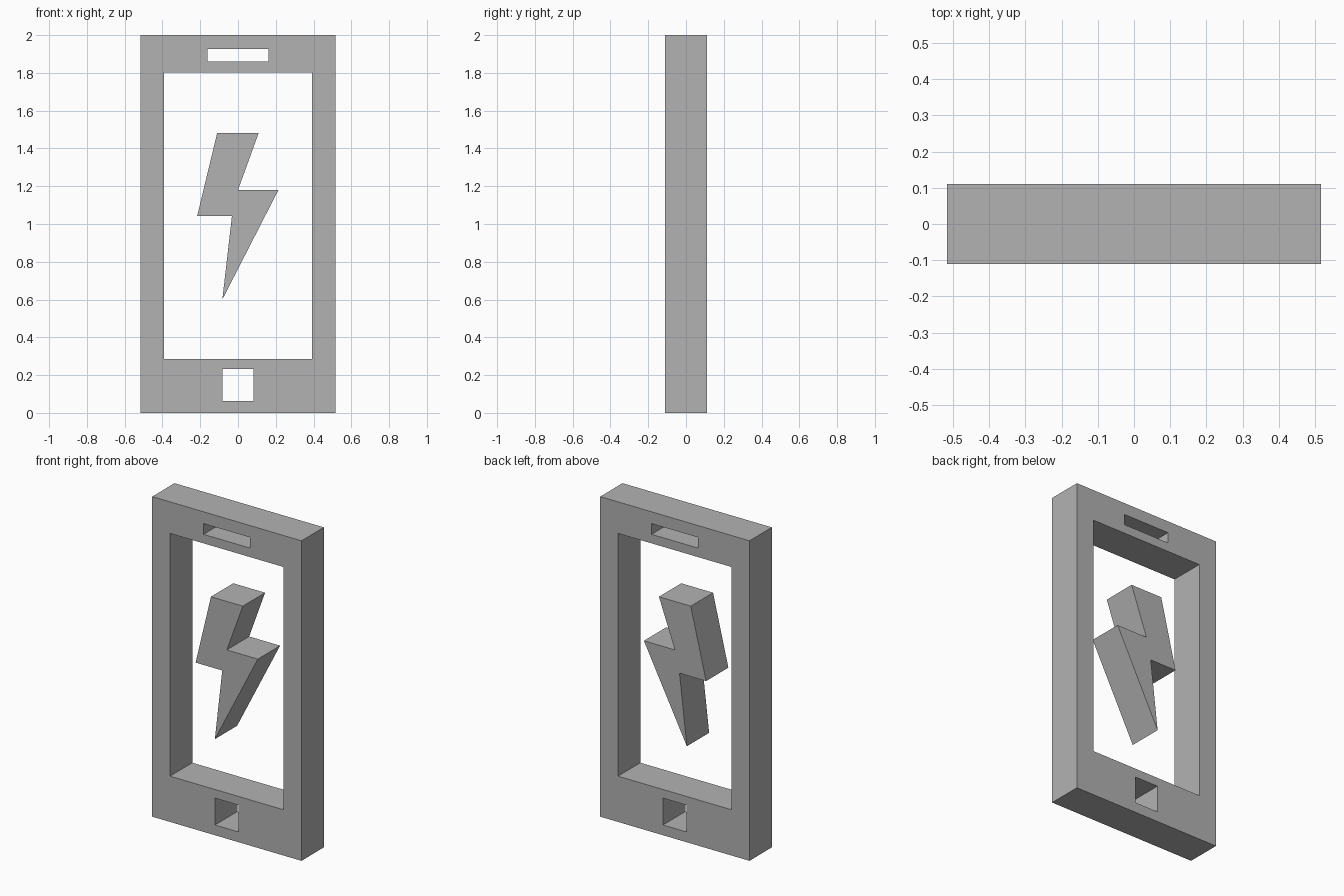
import bpy
import bmesh
from math import radians
from mathutils import Matrix

HALF_DEPTH = 0.11

cube = bpy.data.objects.get("Cube")
if cube:
    bpy.data.objects.remove(cube, do_unlink=True)

# One plain grey for everything
grey = bpy.data.materials.new("plain_grey")
grey.use_nodes = True
colour = (0.448, 0.448, 0.448, 1)
grey.diffuse_color = colour
grey.node_tree.nodes["Principled BSDF"].inputs["Base Color"].default_value = colour


def rect(half_width, bottom, top):
    return [(-half_width, bottom), (half_width, bottom),
            (half_width, top), (-half_width, top)]


def extrude_outline(name, outlines):
    """Fill x-z outlines (inner ones become holes) and extrude them along y."""
    curve = bpy.data.curves.new(name + "_outline", "CURVE")
    curve.dimensions = "2D"
    curve.fill_mode = "BOTH"
    curve.extrude = HALF_DEPTH
    for points in outlines:
        spline = curve.splines.new("POLY")
        spline.points.add(len(points) - 1)
        for point, (x, z) in zip(spline.points, points):
            point.co = (x, z, 0, 1)
        spline.use_cyclic_u = True
    helper = bpy.data.objects.new(name + "_outline", curve)
    mesh = bpy.data.meshes.new_from_object(helper)
    bpy.data.objects.remove(helper)
    bpy.data.curves.remove(curve)

    # Weld, stand upright and clean up the flat faces
    bm = bmesh.new()
    bm.from_mesh(mesh)
    bm.transform(Matrix.Rotation(radians(90), 4, "X"))
    bmesh.ops.remove_doubles(bm, verts=bm.verts, dist=0.0001)
    bmesh.ops.recalc_face_normals(bm, faces=bm.faces)
    for face in bm.faces:
        face.smooth = False
        face.material_index = 0
    bm.to_mesh(mesh)
    bm.free()
    mesh.name = name
    mesh.materials.clear()
    mesh.materials.append(grey)
    obj = bpy.data.objects.new(name, mesh)
    bpy.context.collection.objects.link(obj)
    return obj


# Phone body with screen, earpiece and button openings
extrude_outline("phone_frame", [
    rect(0.516, 0, 2),
    rect(0.393, 0.286, 1.803),
    rect(0.161, 1.859, 1.926),
    rect(0.082, 0.064, 0.232),
])

# Lightning bolt floating in the screen opening
extrude_outline("lightning_bolt", [[
    (-0.11, 1.483), (0.11, 1.483), (0.0, 1.18), (0.214, 1.18),
    (-0.083, 0.60), (-0.032, 1.043), (-0.216, 1.043),
]])
